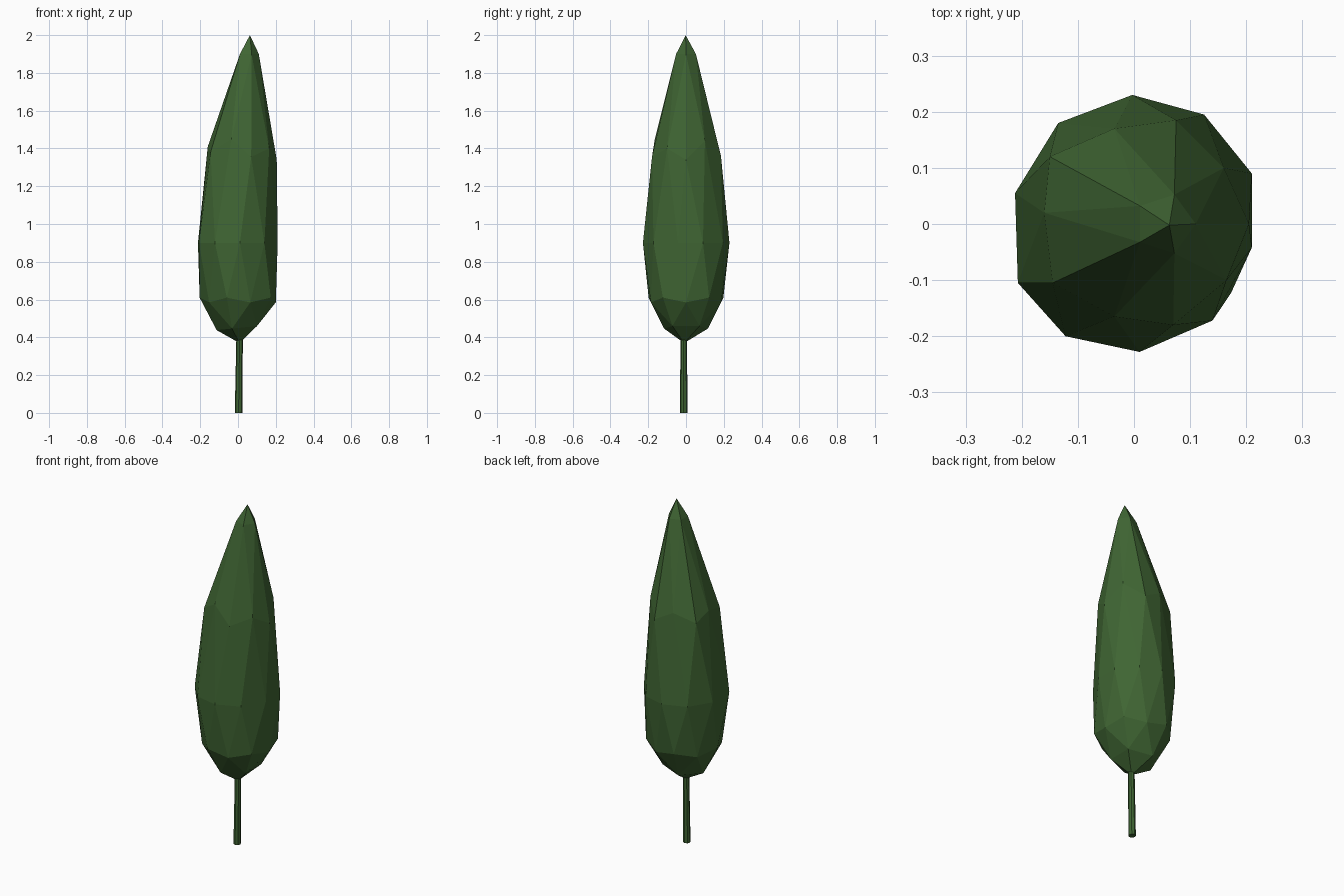
import bpy, bmesh, math

if "Cube" in bpy.data.objects:
    bpy.data.objects.remove(bpy.data.objects["Cube"])

green = bpy.data.materials.new("dark_green")
green.diffuse_color = (0.05, 0.13, 0.033, 1)
green.use_nodes = True
green.node_tree.nodes["Principled BSDF"].inputs["Base Color"].default_value = green.diffuse_color


def add_object(name, bm):
    mesh = bpy.data.meshes.new(name)
    bm.to_mesh(mesh)
    bm.free()
    mesh.materials.append(green)
    obj = bpy.data.objects.new(name, mesh)
    bpy.context.collection.objects.link(obj)
    return obj


# Foliage: a two-level icosphere whose rings are moved to a cypress outline
# widest ring, starting at 18 degrees, 36 degrees apart (x, y)
waist = [(.21, .09), (.125, .195), (-.003, .23), (-.135, .18), (-.212, .055),
         (-.207, -.105), (-.122, -.2), (.01, -.228), (.14, -.172), (.21, -.042)]
# shoulder ring, starting at 0 degrees, 36 degrees apart (x, y, z)
shoulder = [(.205, 0, 1.34), (.16, .1, 1.44), (.075, .185, 1.36), (-.035, .17, 1.42),
            (-.15, .12, 1.37), (-.16, .02, 1.41), (-.145, -.105, 1.38),
            (-.035, -.165, 1.45), (.07, -.18, 1.355), (.165, -.1, 1.4)]

bm = bmesh.new()
bmesh.ops.create_icosphere(bm, subdivisions=2, radius=1)
for v in bm.verts:
    x, y, z = v.co
    a = math.atan2(y, x)
    if z > 0.95:                       # tip
        v.co = (.063, -.002, 2)
    elif z > 0.7:                      # small ring under the tip
        v.co = (.055 + .055 * math.cos(a), .055 * math.sin(a), 1.9)
    elif z > 0.3:
        v.co = shoulder[round(math.degrees(a) / 36) % 10]
    elif z > -0.3:
        v.co = (*waist[round((math.degrees(a) - 18) / 36) % 10], .9)
    elif z > -0.7:                     # lower belly
        low = z < -0.48
        r = .195 if low else .208
        v.co = (.005 + r * math.cos(a), r * math.sin(a), .585 if low else .61)
    elif z > -0.95:                    # underside ring
        v.co = (.005 + .118 * math.cos(a), .122 * math.sin(a), .45 + .012 * math.cos(a))
    else:
        v.co = (.008, -.01, .37)
add_object("foliage", bm)

# Trunk: thin, slightly leaning post
bm = bmesh.new()
bmesh.ops.create_cone(bm, cap_ends=True, segments=8, radius1=.02, radius2=.017, depth=.44)
for v in bm.verts:
    t = v.co.z / .44 + .5
    v.co.x += .003 + .006 * t
    v.co.y -= .012
    v.co.z += .22
add_object("trunk", bm)
